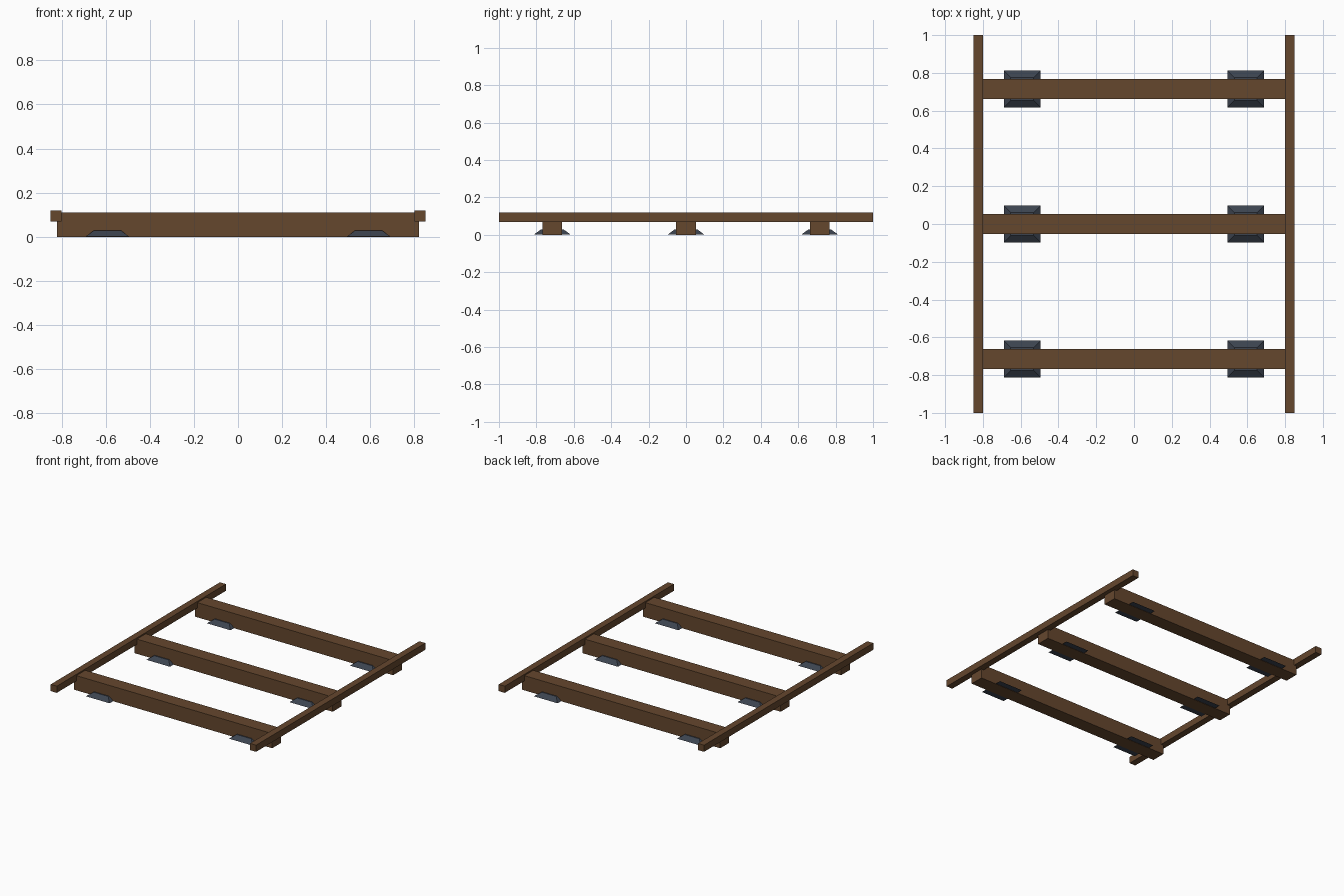
import bpy, bmesh
from mathutils import Vector

if "Cube" in bpy.data.objects:
    bpy.data.objects.remove(bpy.data.objects["Cube"])


def material(name, rgb):
    m = bpy.data.materials.new(name)
    m.diffuse_color = (*rgb, 1)
    m.use_nodes = True
    m.node_tree.nodes["Principled BSDF"].inputs["Base Color"].default_value = m.diffuse_color
    return m


wood = material("brown wood", (0.13, 0.063, 0.027))
slate = material("dark slate", (0.045, 0.056, 0.078))


def block(name, mat, size, centre, top_inset=0.0):
    """Box whose top can be drawn in to make a tapered foot."""
    bm = bmesh.new()
    bmesh.ops.create_cube(bm, size=1)
    for v in bm.verts:
        inset = top_inset if v.co.z > 0 else 0
        v.co.x *= size[0] - 2 * inset
        v.co.y *= size[1] - 2 * inset
        v.co.z *= size[2]
        v.co += Vector(centre)
    me = bpy.data.meshes.new(name)
    bm.to_mesh(me)
    bm.free()
    me.materials.append(mat)
    ob = bpy.data.objects.new(name, me)
    bpy.context.collection.objects.link(ob)
    return ob


# long side rails
for side, x in (("left", -0.825), ("right", 0.825)):
    block(f"{side}_rail", wood, (0.05, 2.0, 0.05), (x, 0, 0.095))

# three cross beams, each on a pair of tapered feet
for row, y in (("front", -0.715), ("middle", 0.0), ("back", 0.715)):
    block(f"{row}_beam", wood, (1.64, 0.105, 0.11), (0, y, 0.055))
    for side, x in (("left", -0.592), ("right", 0.592)):
        block(f"{row}_{side}_foot", slate, (0.195, 0.195, 0.027),
              (x, y, 0.0155), top_inset=0.037)
